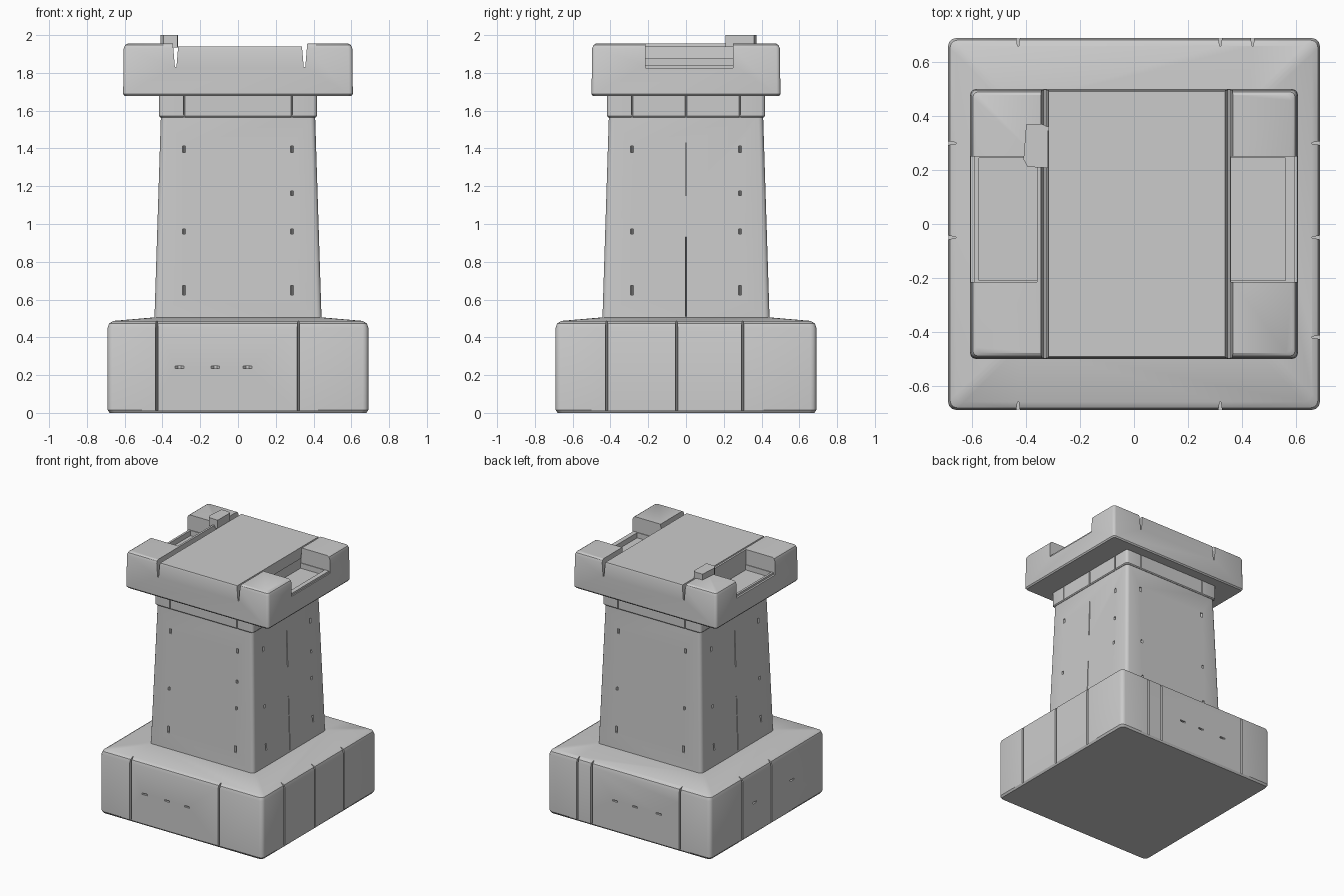
import bpy, bmesh, math
from mathutils import Matrix, Vector

if "Cube" in bpy.data.objects:
    bpy.data.objects.remove(bpy.data.objects["Cube"])

FRONT, RIGHT, BACK, LEFT = range(4)


def finish(name, bm):
    bmesh.ops.recalc_face_normals(bm, faces=bm.faces)
    me = bpy.data.meshes.new(name)
    bm.to_mesh(me)
    bm.free()
    ob = bpy.data.objects.new(name, me)
    bpy.context.collection.objects.link(ob)
    return ob


def loft(name, rings, radius, seg=3):
    """Stack of rounded rectangles given as (half x, half y, z)."""
    bm = bmesh.new()
    prev = None
    for hx, hy, z in rings:
        ring = []
        for q, (sx, sy) in enumerate([(1, 1), (-1, 1), (-1, -1), (1, -1)]):
            for i in range(seg + 1):
                a = math.pi / 2 * (q + i / seg)
                ring.append(bm.verts.new((sx * (hx - radius) + radius * math.cos(a),
                                          sy * (hy - radius) + radius * math.sin(a), z)))
        n = len(ring)
        if prev:
            for i in range(n):
                bm.faces.new((prev[i], prev[(i + 1) % n], ring[(i + 1) % n], ring[i]))
        else:
            bm.faces.new(ring)
        prev = ring
    bm.faces.new(prev)
    return finish(name, bm)


def hexa(bm, pts):
    """Six-sided solid: four bottom points then four top points."""
    v = [bm.verts.new(p) for p in pts]
    for f in ((3, 2, 1, 0), (4, 5, 6, 7), (0, 1, 5, 4), (1, 2, 6, 5), (2, 3, 7, 6), (3, 0, 4, 7)):
        bm.faces.new([v[i] for i in f])


def block(bm, x0, x1, y0, y1, z0, z1):
    hexa(bm, [(x, y, z) for z in (z0, z1) for x, y in ((x0, y0), (x1, y0), (x1, y1), (x0, y1))])


def crack(bm, side, u, z0, z1, w, d, wall):
    """Wedge-shaped slit in a wall; u runs along the wall, wall(z) is its distance."""
    rot = Matrix.Rotation(side * math.pi / 2, 3, 'Z')
    if side in (BACK, LEFT):
        u = -u
    pts = []
    for z in (z0, z1):
        h = wall(z)
        pts += [(u - w / 2, -h - 0.002, z), (u + w / 2, -h - 0.002, z),
                (u + w / 6, -h + d, z), (u - w / 6, -h + d, z)]
    hexa(bm, [rot @ Vector(p) for p in pts])


def carve(ob, bm):
    cutter = finish(ob.name + "_cutter", bm)
    mod = ob.modifiers.new("carve", 'BOOLEAN')
    mod.operation = 'DIFFERENCE'
    mod.solver = 'EXACT'
    mod.use_self = True
    mod.object = cutter
    bpy.context.view_layer.objects.active = ob
    bpy.ops.object.modifier_apply(modifier=mod.name)
    bpy.data.objects.remove(cutter)


# Plinth with softly domed top and mortar joints
plinth = loft("plinth", [(0.68, 0.68, 0), (0.69, 0.69, 0.015), (0.69, 0.69, 0.45), (0.683, 0.683, 0.473),
                         (0.66, 0.66, 0.487), (0.45, 0.45, 0.505)], 0.03)
bm = bmesh.new()
joints = {FRONT: (-0.43, 0.32), RIGHT: (-0.42, -0.05, 0.30),
          BACK: (-0.43, 0.32, 0.44), LEFT: (-0.05, 0.30)}
for side, us in joints.items():
    for u in us:
        crack(bm, side, u, 0.012, 0.55, 0.014, 0.03, lambda z: 0.69)
for side, us in {FRONT: (-0.31, -0.12, 0.05), BACK: (-0.25, -0.05, 0.12), LEFT: (-0.3, 0.15)}.items():
    for u in us:
        crack(bm, side, u, 0.235, 0.247, 0.05, 0.015, lambda z: 0.69)
carve(plinth, bm)

# Tapered shaft with pock marks and long cracks
def shaft_wall(z):
    return 0.443 - 0.035 * (z - 0.48) / 1.1

shaft = loft("shaft", [(shaft_wall(z), shaft_wall(z), z) for z in (0.48, 1.58)], 0.025)
bm = bmesh.new()
for side in range(4):
    for u in (-0.285, 0.285):
        for z, h in ((0.65, 0.05), (0.96, 0.025), (1.395, 0.035)):
            crack(bm, side, u, z - h / 2, z + h / 2, 0.018, 0.015, shaft_wall)
for side in (FRONT, RIGHT):
    crack(bm, side, 0.285, 1.15, 1.175, 0.018, 0.015, shaft_wall)
for side in (RIGHT, LEFT):
    crack(bm, side, 0, 0.51, 0.93, 0.006, 0.015, shaft_wall)
    crack(bm, side, 0, 1.15, 1.43, 0.008, 0.015, shaft_wall)
carve(shaft, bm)

# Collar under the cap
collar = loft("collar", [(0.412, 0.412, 1.565), (0.418, 0.418, 1.572), (0.418, 0.418, 1.70)], 0.02)
bm = bmesh.new()
for side in range(4):
    for u in (-0.285, 0.285) + ((0,) if side in (RIGHT, LEFT) else ()):
        crack(bm, side, u, 1.55, 1.72, 0.01, 0.015, lambda z: 0.418)
carve(collar, bm)

# Cap: central slab, corner blocks and sunken side troughs
cap = loft("cap", [(0.6, 0.493, 1.678), (0.608, 0.5, 1.688), (0.605, 0.497, 1.93), (0.598, 0.49, 1.947),
                   (0.585, 0.478, 1.955)], 0.02)
bm = bmesh.new()
block(bm, -0.33, 0.35, -0.6, 0.6, 1.941, 2.1)
for x in (-0.33, 0.352):
    hexa(bm, [(x + dx, y, z) for z, w in ((1.83, 0.004), (1.97, 0.016))
              for dx, y in ((-w, -0.6), (w, -0.6), (w, 0.6), (-w, 0.6))])
for s, lip, rim in ((-1, 0.575, 0.592), (1, 0.562, 0.597)):
    xa, xb = sorted((s * 0.36, s * 0.8))
    block(bm, xa, xb, -0.215, 0.25, 1.84, 2.1)
    xa, xb = sorted((s * 0.36, s * lip))
    block(bm, xa, xb, -0.21, 0.245, 1.80, 2.0)
    xa, xb = sorted((s * rim, s * 0.8))
    block(bm, xa, xb, -0.215, 0.25, 1.825, 2.05)
carve(cap, bm)

# Loose stone lying on one corner block
bm = bmesh.new()
stone = [(-0.41, 0.24), (-0.395, 0.212), (-0.32, 0.208), (-0.318, 0.36), (-0.345, 0.372), (-0.4, 0.37)]
low = [bm.verts.new((x, y, 1.935)) for x, y in stone]
face = bm.faces.new(low)
up = bmesh.ops.extrude_face_region(bm, geom=[face])
bmesh.ops.translate(bm, vec=(0, 0, 0.065), verts=[g for g in up["geom"] if isinstance(g, bmesh.types.BMVert)])
loose_stone = finish("loose_stone", bm)

# Smooth rounded edges, keep hard corners
for ob in (plinth, shaft, collar, cap, loose_stone):
    bpy.ops.object.select_all(action='DESELECT')
    ob.select_set(True)
    bpy.context.view_layer.objects.active = ob
    bpy.ops.object.shade_smooth_by_angle(angle=math.radians(32))
